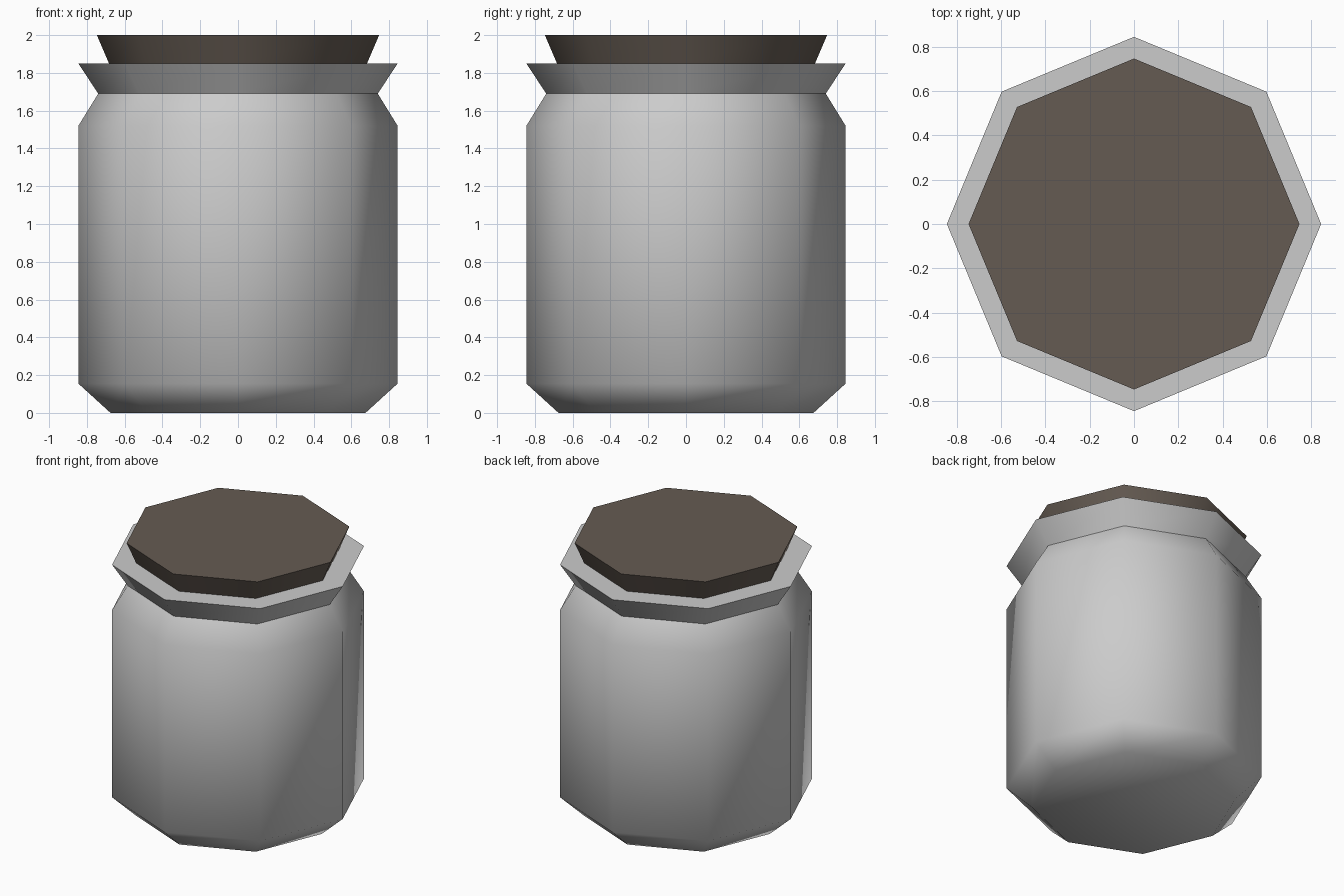
import bpy, bmesh
from math import cos, sin, pi, radians

if "Cube" in bpy.data.objects:
    bpy.data.objects.remove(bpy.data.objects["Cube"])

SIDES = 8


def lathe(name, profile, cap_top, color=None):
    """Spin a (radius, height) profile into an eight-sided shell with a closed base."""
    bm = bmesh.new()
    rings = [[bm.verts.new((r * cos(2 * pi * i / SIDES), r * sin(2 * pi * i / SIDES), z))
              for i in range(SIDES)] for r, z in profile]
    for low, high in zip(rings, rings[1:]):
        for i in range(SIDES):
            j = (i + 1) % SIDES
            bm.faces.new((low[i], low[j], high[j], high[i]))
    bm.faces.new(rings[0][::-1])
    if cap_top:
        bm.faces.new(rings[-1])
    mesh = bpy.data.meshes.new(name)
    bm.to_mesh(mesh)
    bm.free()
    obj = bpy.data.objects.new(name, mesh)
    bpy.context.collection.objects.link(obj)
    if color:
        mat = bpy.data.materials.new(name + "_color")
        mat.diffuse_color = color
        mat.use_nodes = True
        mat.node_tree.nodes["Principled BSDF"].inputs["Base Color"].default_value = mat.diffuse_color
        mesh.materials.append(mat)
    bpy.ops.object.select_all(action='DESELECT')
    obj.select_set(True)
    bpy.context.view_layer.objects.active = obj
    bpy.ops.object.shade_smooth_by_angle(angle=radians(55))
    return obj


# Jar: chamfered base, straight wall, pinched neck, flared flat rim
lathe("jar_body", [(0.675, 0), (0.845, 0.155), (0.845, 1.52), (0.74, 1.69),
                   (0.845, 1.85), (0.683, 1.85)], cap_top=False)

# Tapered stopper seated in the rim
lathe("stopper", [(0.683, 1.85), (0.747, 2.0)], cap_top=True,
      color=(0.13, 0.105, 0.085, 1))
